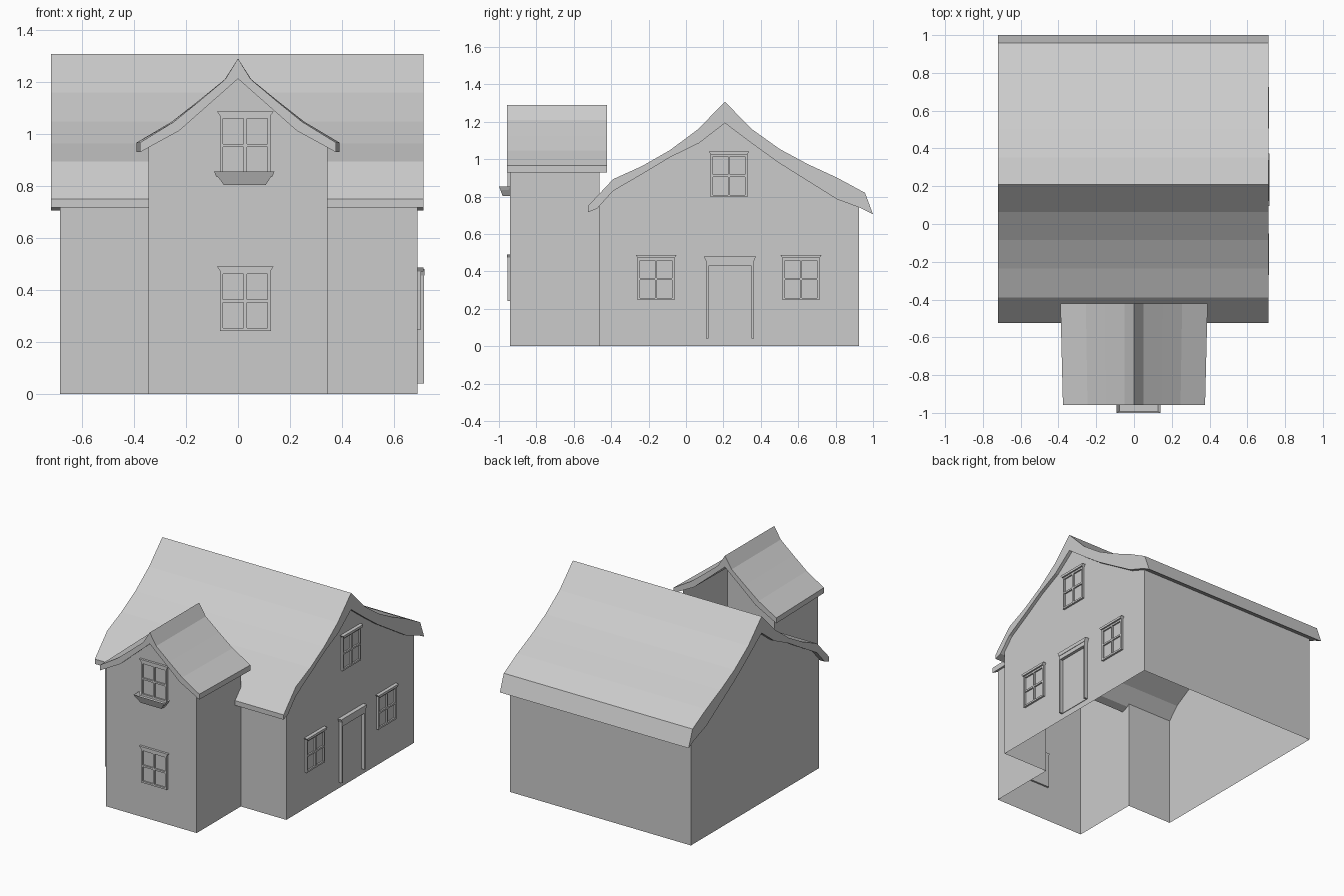
import bpy
import bmesh

cube = bpy.data.objects.get("Cube")
if cube:
    bpy.data.objects.remove(cube, do_unlink=True)

plaster = bpy.data.materials.new("light_grey")
plaster.use_nodes = True
GREY = (0.6, 0.6, 0.6, 1)
plaster.diffuse_color = GREY
plaster.node_tree.nodes["Principled BSDF"].inputs["Base Color"].default_value = GREY

# Wall planes
LEFT, RIGHT, FRONT, BACK = 0.69, -0.685, -0.462, 0.925
BAY, BAY_FRONT = 0.345, -0.94


def finish(name, bm, recalc=True):
    if recalc:
        bmesh.ops.recalc_face_normals(bm, faces=bm.faces)
    mesh = bpy.data.meshes.new(name)
    bm.to_mesh(mesh)
    bm.free()
    mesh.materials.append(plaster)
    obj = bpy.data.objects.new(name, mesh)
    bpy.context.collection.objects.link(obj)
    return obj


def add_prism(bm, ring_a, ring_b):
    """Closed solid between two matching outlines."""
    a = [bm.verts.new(p) for p in ring_a]
    b = [bm.verts.new(p) for p in ring_b]
    bm.faces.new(a)
    bm.faces.new(b[::-1])
    for i in range(len(a)):
        j = (i + 1) % len(a)
        bm.faces.new((a[j], a[i], b[i], b[j]))


def roof(name, outer, inner, place_a, place_b):
    """Roof slab built as strips between the outer and inner profile."""
    bm = bmesh.new()
    outline = outer + inner[::-1]
    add_prism(bm, [place_a(*p) for p in outline], [place_b(*p) for p in outline])
    finish(name, bm)


def shell(name, polygons):
    bm = bmesh.new()
    for poly in polygons:
        bm.faces.new([bm.verts.new(p) for p in poly])
    finish(name, bm, recalc=False)


# Main roof: flared gable running along x
outer = [(-0.524, 0.75), (-0.39, 0.893), (-0.235, 0.963), (-0.086, 1.048),
         (0.064, 1.16), (0.208, 1.307), (0.353, 1.16), (0.503, 1.053),
         (0.652, 0.973), (0.81, 0.9), (0.957, 0.82), (1.0, 0.705)]
inner = [(-0.524, 0.717), (-0.476, 0.735), (-0.39, 0.83), (-0.235, 0.92),
         (-0.086, 1.01), (0.07, 1.086), (0.208, 1.193), (0.358, 1.08),
         (0.497, 0.98), (0.807, 0.786), (0.936, 0.738)]
roof("main_roof", outer, inner, lambda y, z: (-0.72, y, z), lambda y, z: (0.713, y, z))

# Bay roof: smaller gable running along y, slightly wider at its back
half_out = [(0.05, 1.21), (0.15, 1.127), (0.25, 1.047), (0.382, 0.967)]
half_in = [(0.23, 1.012), (0.382, 0.93)]


def mirrored(half, ridge):
    return [(-x, z) for x, z in half[::-1]] + [(0, ridge)] + half


roof("bay_roof", mirrored(half_out, 1.29), mirrored(half_in, 1.212),
     lambda x, z: (x * 0.985, -0.957, z), lambda x, z: (x * 1.02, -0.422, z))

# Main walls: open-bottomed shell, open to the bay
gable = [(FRONT, 0), (BACK, 0), (BACK, 0.745)] + inner[-2:1:-1] + [(FRONT, 0.755)]
front_strips = [(RIGHT, -BAY), (BAY, LEFT)]
shell("main_walls", [
    [(LEFT, y, z) for y, z in gable],
    [(RIGHT, y, z) for y, z in gable[::-1]],
    [(LEFT, BACK, 0), (RIGHT, BACK, 0), (RIGHT, BACK, 0.745), (LEFT, BACK, 0.745)],
] + [[(a, FRONT, 0), (b, FRONT, 0), (b, FRONT, 0.755), (a, FRONT, 0.755)]
     for a, b in front_strips])

# Bay walls
bay_gable = [(-BAY, 0), (BAY, 0), (BAY, 0.952), (0.23, 1.014), (0, 1.214),
             (-0.23, 1.014), (-BAY, 0.952)]
shell("bay_walls", [
    [(x, BAY_FRONT, z) for x, z in bay_gable],
    [(BAY, BAY_FRONT, 0), (BAY, FRONT, 0), (BAY, FRONT, 0.95), (BAY, BAY_FRONT, 0.95)],
    [(-BAY, FRONT, 0), (-BAY, BAY_FRONT, 0), (-BAY, BAY_FRONT, 0.95), (-BAY, FRONT, 0.95)],
])


# Placement on a wall: u runs along the wall, d points outwards
def on_front(u, d, z):
    return (u, BAY_FRONT - d, z)


def on_side(u, d, z):
    return (LEFT + d, u, z)


def slab(bm, place, outline, d0, d1):
    add_prism(bm, [place(u, d0, z) for u, z in outline],
              [place(u, d1, z) for u, z in outline])


def rect(u0, u1, z0, z1):
    return [(u0, z0), (u1, z0), (u1, z1), (u0, z1)]


def lintel(bm, place, u, half, z, height, depth):
    slab(bm, place, [(u - half, z), (u + half, z), (u + half + 0.011, z + height),
                     (u - half - 0.011, z + height)], -0.01, depth)


def window(name, place, u, z0, z1, half=0.098):
    """Two by two panes with frame, glazing bars and a flared lintel."""
    bm = bmesh.new()
    top, mid, bar = z1 - 0.016, (z0 + z1 - 0.016) / 2, 0.006
    slab(bm, place, rect(u - half, u + half, z0, top), -0.012, 0.003)
    for c in (u - half + bar, u, u + half - bar):
        slab(bm, place, rect(c - bar, c + bar, z0, top), -0.012, 0.014)
    for c in (z0 + bar, mid, top - bar):
        slab(bm, place, rect(u - half, u + half, c - bar, c + bar), -0.012, 0.013)
    lintel(bm, place, u, half, top, 0.016, 0.024 if place is on_side else 0.016)
    finish(name, bm)


window("front_lower_window", on_front, 0.028, 0.242, 0.49)
window("front_upper_window", on_front, 0.028, 0.84, 1.087)
window("side_front_window", on_side, -0.16, 0.247, 0.487)
window("side_back_window", on_side, 0.615, 0.247, 0.487)
window("side_upper_window", on_side, 0.23, 0.797, 1.042)

# Flower box under the upper front window, tapering downwards
box = bmesh.new()
bottom = [(-0.054, 0, 0.803), (0.106, 0, 0.803), (0.106, 0.04, 0.803), (-0.054, 0.04, 0.803)]
rim = [(-0.092, 0, 0.855), (0.14, 0, 0.855), (0.14, 0.06, 0.855), (-0.092, 0.06, 0.855)]
add_prism(box, [on_front(*p) for p in bottom], [on_front(*p) for p in rim])
box.faces.ensure_lookup_table()
bmesh.ops.recalc_face_normals(box, faces=box.faces)
soil = [max(box.faces, key=lambda f: f.calc_center_median().z)]
bmesh.ops.inset_region(box, faces=soil, thickness=0.012, depth=-0.02)
finish("flower_box", box)

# Door with jambs, head and lintel
door = bmesh.new()
slab(door, on_side, rect(0.12, 0.35, 0.04, 0.43), -0.01, 0.004)
for c in (0.113, 0.357):
    slab(door, on_side, rect(c - 0.006, c + 0.006, 0.04, 0.43), -0.01, 0.025)
slab(door, on_side, rect(0.107, 0.363, 0.428, 0.455), -0.01, 0.025)
lintel(door, on_side, 0.235, 0.128, 0.455, 0.025, 0.028)
finish("door", door)
